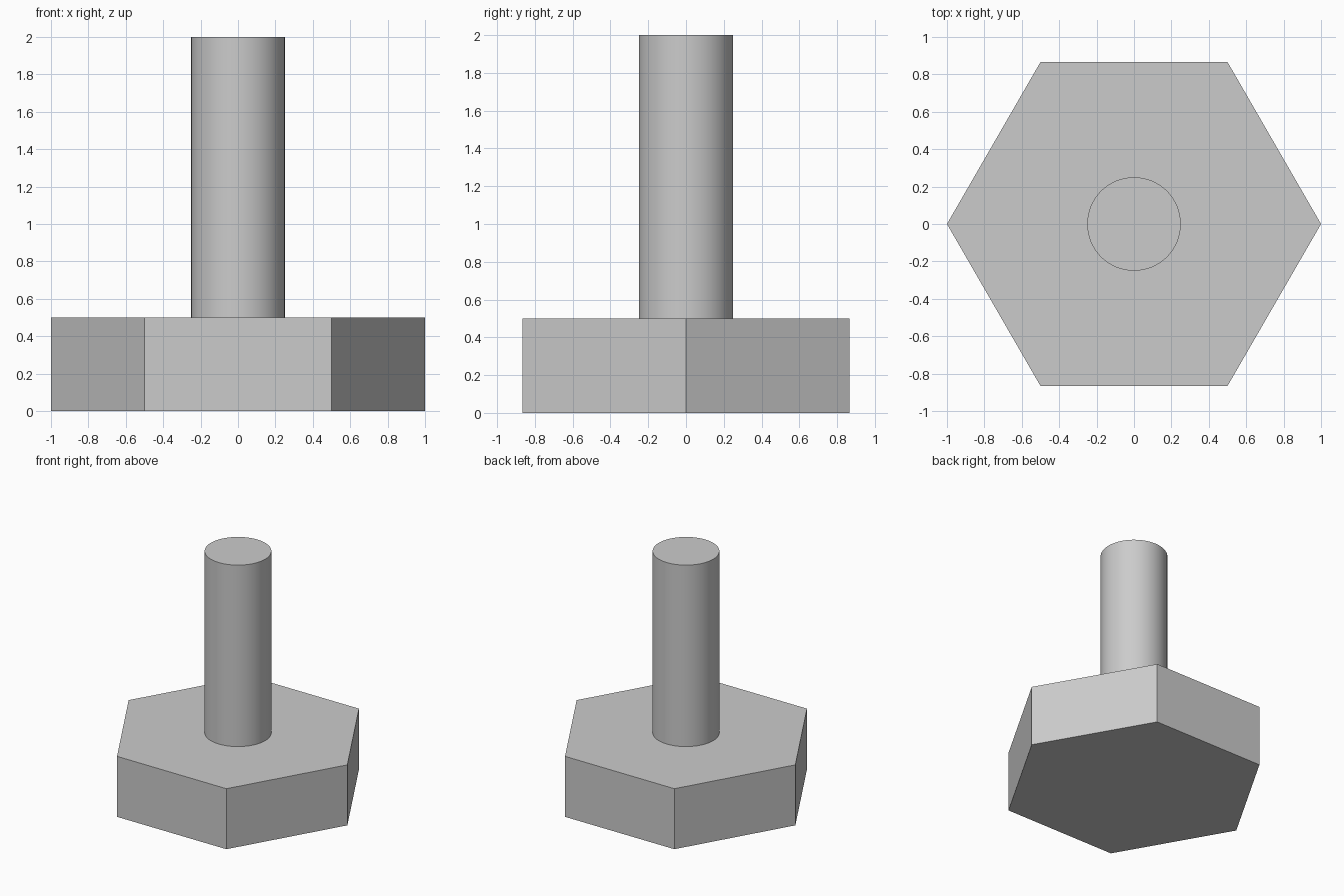
import bpy
import math

cube = bpy.data.objects.get("Cube")
if cube:
    bpy.data.objects.remove(cube, do_unlink=True)

# Plain grey metal shared by both parts
grey = bpy.data.materials.new("grey metal")
grey.use_nodes = True
colour = (0.6, 0.6, 0.6, 1)
grey.diffuse_color = colour
grey.node_tree.nodes["Principled BSDF"].inputs["Base Color"].default_value = colour


def prism(name, sides, radius, bottom, top):
    """Upright prism with one corner on the x axis."""
    bpy.ops.mesh.primitive_cylinder_add(
        vertices=sides, radius=radius, depth=top - bottom,
        location=(0, 0, (bottom + top) / 2), rotation=(0, 0, math.pi / 2))
    part = bpy.context.object
    part.name = name
    part.data.materials.append(grey)
    return part


# Flat hexagonal head
prism("hex_head", 6, 1, 0, 0.5)

# Smooth round shaft standing on the head
prism("shaft", 64, 0.25, 0.5, 2)
bpy.ops.object.shade_smooth_by_angle(angle=math.radians(30))
